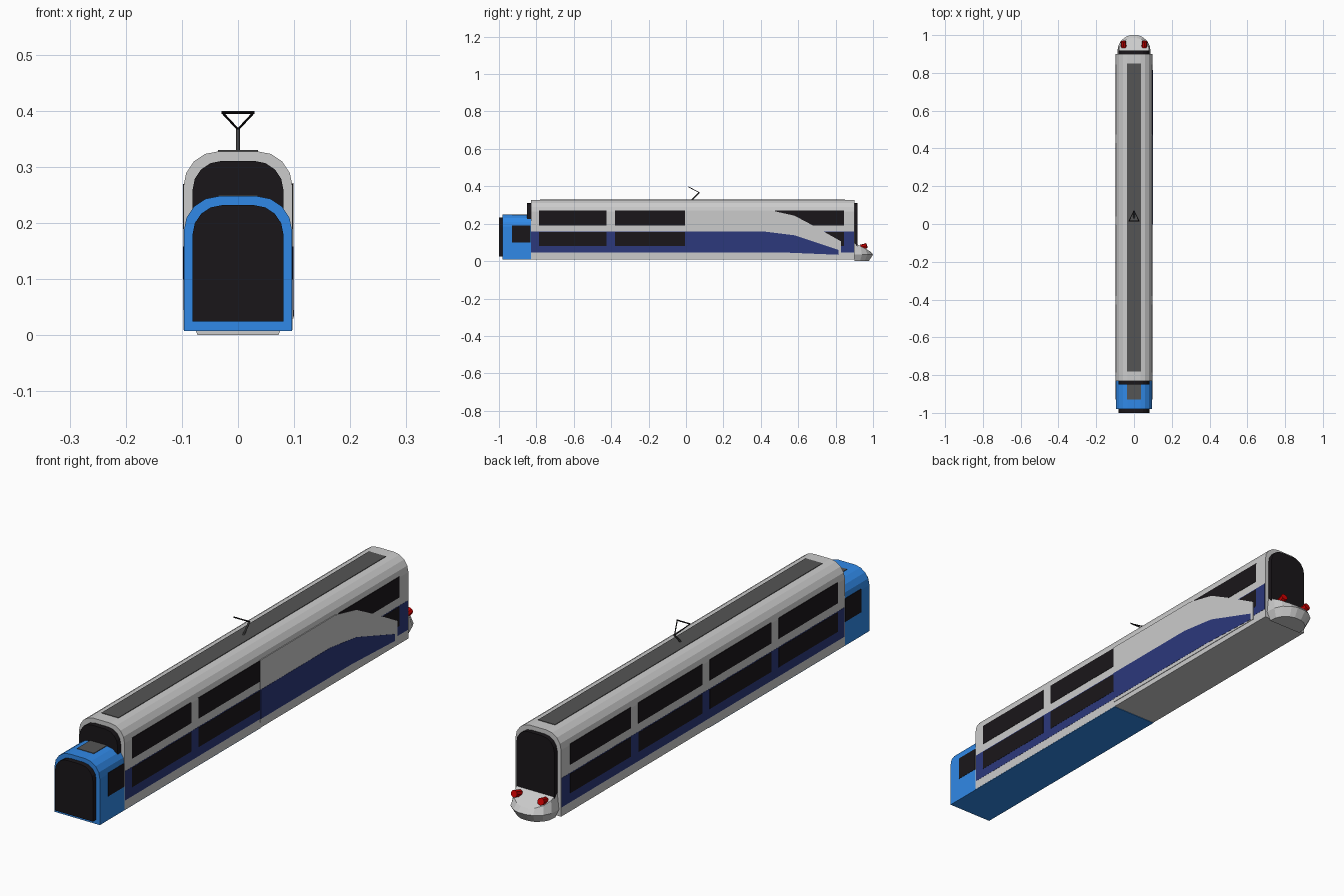
import bpy, bmesh, math
from mathutils import Vector

if "Cube" in bpy.data.objects:
    bpy.data.objects.remove(bpy.data.objects["Cube"])


def mat(name, rgb):
    m = bpy.data.materials.new(name)
    m.diffuse_color = (*rgb, 1)
    m.use_nodes = True
    m.node_tree.nodes["Principled BSDF"].inputs["Base Color"].default_value = m.diffuse_color
    return m


BLUE = mat("bright_blue", (0.03, 0.25, 0.8))
NAVY = mat("navy", (0.025, 0.04, 0.2))
DARK = mat("dark_glass", (0.01, 0.008, 0.01))
ROOF = mat("roof_grey", (0.09, 0.09, 0.09))
RED = mat("lamp_red", (0.6, 0.0, 0.0))


def finish(name, bm, material=None):
    bmesh.ops.recalc_face_normals(bm, faces=bm.faces)
    me = bpy.data.meshes.new(name)
    bm.to_mesh(me)
    bm.free()
    ob = bpy.data.objects.new(name, me)
    bpy.context.collection.objects.link(ob)
    if material:
        me.materials.append(material)
    return ob


def prism(name, points, offset, material=None):
    """Extrude a closed 3D outline along an offset."""
    bm = bmesh.new()
    face = bm.faces.new([bm.verts.new(p) for p in points])
    ext = bmesh.ops.extrude_face_region(bm, geom=[face])
    verts = [g for g in ext["geom"] if isinstance(g, bmesh.types.BMVert)]
    bmesh.ops.translate(bm, vec=offset, verts=verts)
    return finish(name, bm, material)


def arch(name, w, z0, z1, r, y0, y1, material=None):
    """Round-topped cross-section extruded along y."""
    pts = [(w, y0, z0)]
    for i in range(5):
        a = math.pi / 8 * i
        pts.append((w - r + r * math.cos(a), y0, z1 - r + r * math.sin(a)))
    pts += [(-x, y, z) for x, y, z in reversed(pts)]
    return prism(name, pts, (0, y1 - y0, 0), material)


def box(name, x, y, z, material=None):
    pts = [(x[0], y[0], z[0]), (x[0], y[1], z[0]), (x[0], y[1], z[1]), (x[0], y[0], z[1])]
    return prism(name, pts, (x[1] - x[0], 0, 0), material)


def side_plate(name, s, yz, out, material=None):
    """Thin plate on the side wall (s = +1 right, -1 left)."""
    return prism(name, [(s * 0.095, y, z) for y, z in yz], (s * (out - 0.095), 0, 0), material)


def rect(y0, y1, z0, z1):
    return [(y0, z0), (y1, z0), (y1, z1), (y0, z1)]


def rod(name, a, b, r, material):
    a, b = Vector(a), Vector(b)
    bm = bmesh.new()
    bmesh.ops.create_cone(bm, cap_ends=True, segments=8, radius1=r, radius2=r, depth=(b - a).length)
    ob = finish(name, bm, material)
    ob.location = (a + b) / 2
    ob.rotation_euler = (b - a).to_track_quat("Z", "Y").to_euler()
    return ob


# Main car body and lower blue car running inside it
arch("car_body", 0.097, 0.010, 0.328, 0.062, -0.83, 0.90)
arch("blue_car", 0.0965, 0.008, 0.248, 0.062, -0.98, 0.0, BLUE)

# Dark end panels
arch("front_end_panel", 0.081, 0.025, 0.311, 0.052, -0.85, -0.83, DARK)
arch("rear_end_panel", 0.081, 0.025, 0.311, 0.052, 0.90, 0.918, DARK)
arch("blue_end_panel", 0.081, 0.025, 0.232, 0.052, -1.0, -0.98, DARK)

# Roof strips
box("roof_strip", (-0.036, 0.036), (-0.78, 0.85), (0.32, 0.330), ROOF)
box("blue_roof_strip", (-0.036, 0.036), (-0.93, -0.84), (0.24, 0.250), ROOF)

# Stripes and windows on both sides
columns = [(-0.785, -0.425), (-0.38, -0.005), (0.04, 0.43), (0.475, 0.845)]
for s in (1, -1):
    side_plate("side_stripe", s, rect(-0.828, 0.897, 0.045, 0.158), 0.0976, NAVY)
    side_plate("blue_window", s, rect(-0.93, -0.832, 0.10, 0.19), 0.0975, DARK)
    for y0, y1 in columns:
        for z0, z1 in ((0.19, 0.27), (0.08, 0.155)):
            side_plate("window", s, rect(y0, y1, z0, z1), 0.0983, DARK)

# Swept panel on the right side with navy inlay
side_plate("sweep_panel", 1, [(-0.003, 0.03), (0.83, 0.03), (0.83, 0.105), (0.68, 0.19),
           (0.58, 0.243), (0.45, 0.272), (-0.003, 0.272)], 0.0990)
side_plate("sweep_inlay", 1, [(-0.003, 0.045), (0.55, 0.045), (0.815, 0.034), (0.815, 0.06),
           (0.58, 0.138), (0.42, 0.158), (-0.003, 0.158)], 0.0998, NAVY)

# Faceted coupling nose at the rear, lofted from stacked plan outlines
plan = [(0.088, 0.0), (0.085, 0.04), (0.07, 0.07), (0.042, 0.092), (0.018, 0.1)]
plan += [(-x, d) for x, d in reversed(plan)]
bm = bmesh.new()
rings = []
for sx, sy, z0, slope in ((0.82, 0.78, 0.001, 0.0), (1.0, 1.0, 0.035, 0.0), (0.92, 0.84, 0.098, 0.45)):
    rings.append([bm.verts.new((x * sx, 0.9 + d * sy, z0 - slope * d)) for x, d in plan])
for lo, hi in zip(rings, rings[1:]):
    for i in range(len(plan)):
        j = (i + 1) % len(plan)
        bm.faces.new((lo[i], lo[j], hi[j], hi[i]))
bm.faces.new(rings[0])
bm.faces.new(rings[-1])
finish("rear_nose", bm)

# Red lamps on the nose
for s in (1, -1):
    rod("rear_lamp", (s * 0.054, 0.935, 0.074), (s * 0.057, 0.967, 0.083), 0.014, RED)

# Pantograph
elbow = (0, 0.07, 0.367)
rod("pantograph_arm", (0, 0.03, 0.325), elbow, 0.004, ROOF)
for s in (1, -1):
    rod("pantograph_fork", elbow, (s * 0.027, 0.015, 0.396), 0.002, DARK)
rod("pantograph_bar", (-0.029, 0.015, 0.397), (0.029, 0.015, 0.397), 0.0025, DARK)
